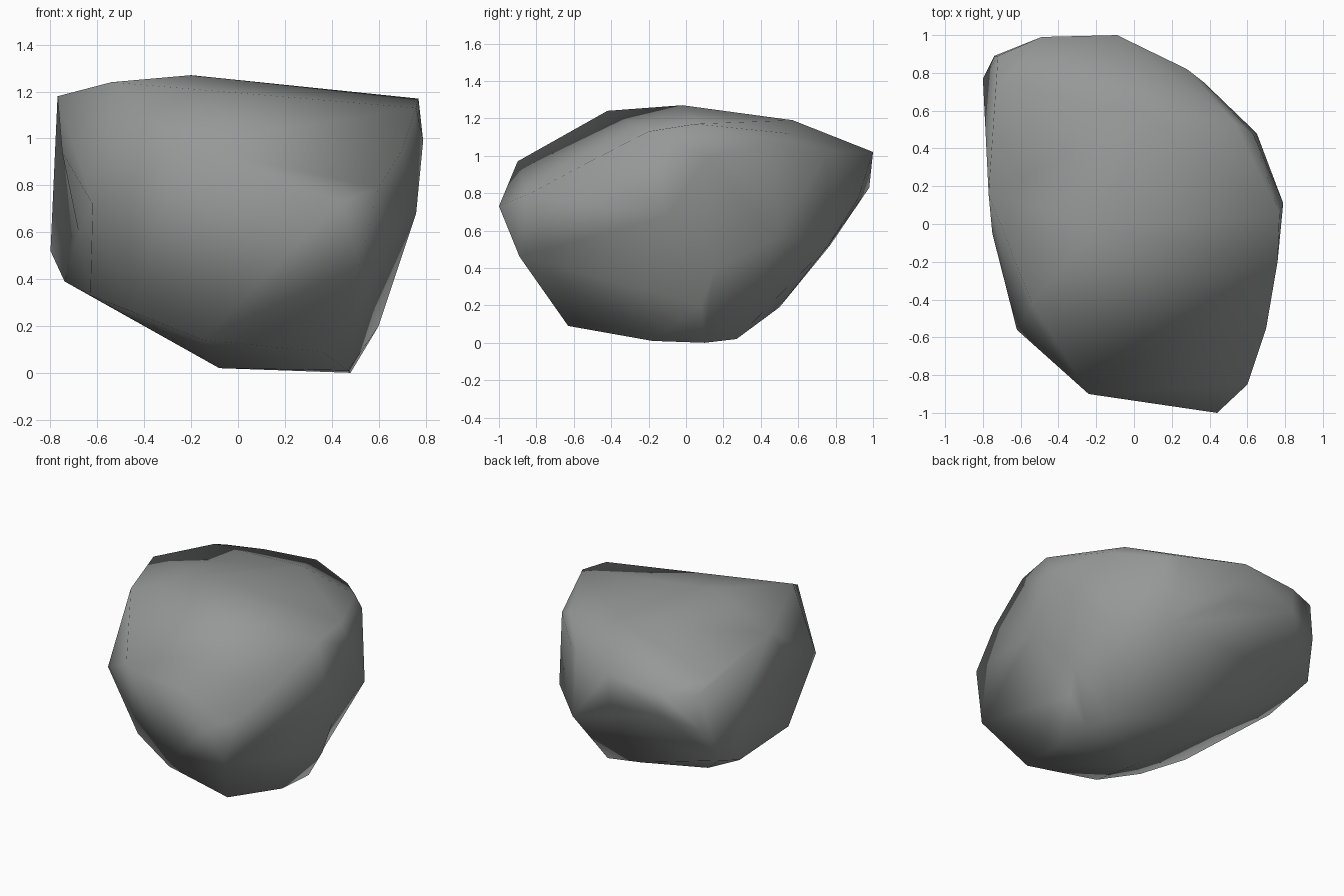
import bpy
import bmesh
from mathutils import Vector

cube = bpy.data.objects.get("Cube")
if cube:
    bpy.data.objects.remove(cube, do_unlink=True)


def make_material(name, colour):
    material = bpy.data.materials.new(name)
    material.use_nodes = True
    material.diffuse_color = colour
    shader = next(n for n in material.node_tree.nodes if n.type == "BSDF_PRINCIPLED")
    shader.inputs["Base Color"].default_value = colour
    return material


def make_boulder(name, corner_groups, dents, material):
    """Wrap a skin around the corners, press in the dents, shade smoothly."""
    mesh = bpy.data.meshes.new(name)
    bm = bmesh.new()
    for group in corner_groups:
        for corner in group:
            bm.verts.new(corner)
    pressed = [(bm.verts.new(start), Vector(push)) for start, push in dents]
    hull = bmesh.ops.convex_hull(bm, input=bm.verts[:])
    unused = {v for v in hull["geom_interior"] + hull["geom_unused"]
              if isinstance(v, bmesh.types.BMVert)}
    for vert, push in pressed:
        if vert not in unused:
            vert.co += push
    bmesh.ops.delete(bm, geom=list(unused), context="VERTS")
    bmesh.ops.recalc_face_normals(bm, faces=bm.faces[:])
    for face in bm.faces:
        face.smooth = True
    bm.to_mesh(mesh)
    bm.free()
    mesh.materials.append(material)
    boulder = bpy.data.objects.new(name, mesh)
    bpy.context.collection.objects.link(boulder)
    return boulder


# Gently domed crown and its rim
crown = [
    (-.54, -.42, 1.24), (-.2, -.02, 1.27), (-.77, .16, 1.18), (-.74, .43, 1.1),
    (.1, .57, 1.19), (.53, .54, 1.12), (.77, .05, 1.17), (.76, -.2, 1.13),
    (.7, -.55, .95),
]

# Pointed front
front = [
    (.44, -1, .73), (-.24, -.9, .97), (.6, -.85, .79), (.52, -.89, .46),
    (-.62, -.56, .72),
]

# Steep flank on the positive x side
left_flank = [
    (.76, -.1, .68), (.79, .11, .99), (.63, .48, 1.07), (.65, .48, .56),
    (.6, .08, .2),
]

# Overhanging back and the flank on the negative x side
back = [
    (.37, .75, 1.01), (.28, .82, 1.02), (.35, .76, .52), (-.09, 1, 1.02),
    (-.05, .92, .77), (-.49, .99, .99), (-.5, .98, .83), (-.71, .75, 1.06),
    (-.72, .89, 1), (-.74, .89, .76), (-.8, .77, .52), (-.74, .46, .39),
    (-.75, -.05, .94),
]

# Narrow sloping base
base = [
    (.48, .1, 0), (.47, -.18, .01), (.36, -.63, .09), (-.15, -.55, .14),
    (-.45, -.47, .26), (-.63, -.24, .33), (-.08, -.1, .02), (.42, .27, .02),
    (0, .5, .19), (-.46, .41, .24),
]

# Shallow hollows, each a surface point and the push that presses it in
hollows = [
    ((-.8, .2, .6), (.12, 0, 0)),
    ((.69, .15, .39), (-.06, 0, 0)),
]

stone = make_material("stone grey", (.3, .315, .305, 1))
make_boulder("boulder", [crown, front, left_flank, back, base], hollows, stone)
